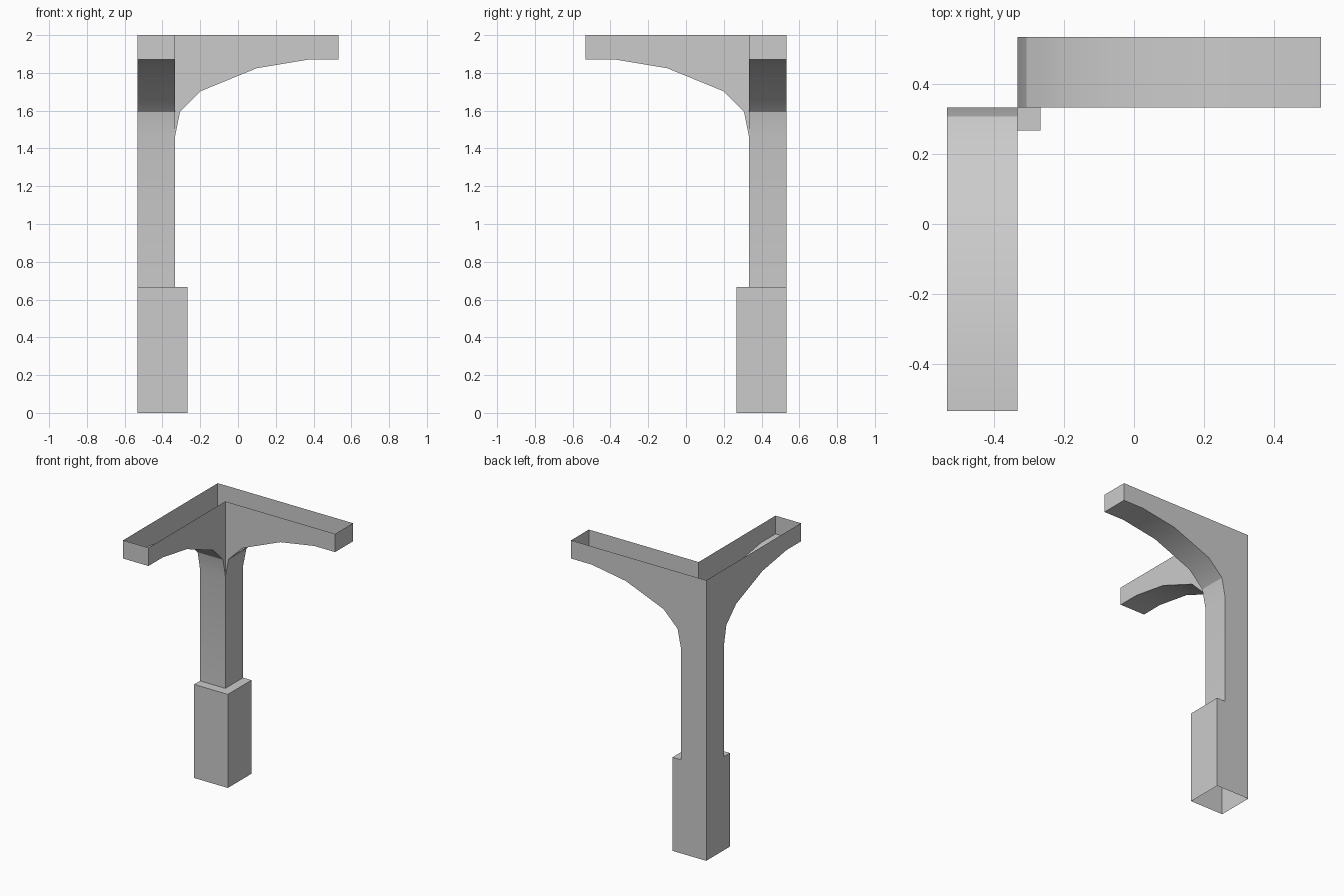
import bpy, bmesh, math
from mathutils import Vector

cube = bpy.data.objects.get("Cube")
if cube:
    bpy.data.objects.remove(cube, do_unlink=True)

E = 0.533      # outer edge of the whole corner piece
P = 0.333      # inner face of the post
B = 0.267      # inner face of the base
BASE_Z, TOP_Z = 0.667, 2.0
ARC = [(-P, 1.464), (-0.307, 1.594), (-0.196, 1.704),
       (0.1, 1.825), (0.37, 1.87), (E, 1.87)]

grey = bpy.data.materials.new("plain_grey")
grey.use_nodes = True
colour = (0.6, 0.6, 0.6, 1)
grey.diffuse_color = colour
grey.node_tree.nodes["Principled BSDF"].inputs["Base Color"].default_value = colour


def swap(v):
    """Reflect across the diagonal that the two arms share."""
    return Vector((-v[1], -v[0], v[2]))


def build(name, faces):
    """Make an object from (points, outward direction) pairs and their diagonal reflection."""
    bm = bmesh.new()
    for flip in (False, True):
        for points, outward in faces:
            change = swap if flip else Vector
            face = bm.faces.new([bm.verts.new(change(p)) for p in points])
            face.normal_update()
            if face.normal.dot(change(outward)) < 0:
                face.normal_flip()
    bmesh.ops.remove_doubles(bm, verts=bm.verts, dist=0.0005)
    mesh = bpy.data.meshes.new(name)
    bm.to_mesh(mesh)
    bm.free()
    mesh.materials.append(grey)
    obj = bpy.data.objects.new(name, mesh)
    bpy.context.collection.objects.link(obj)
    bpy.ops.object.select_all(action='DESELECT')
    obj.select_set(True)
    bpy.context.view_layer.objects.active = obj
    bpy.ops.object.shade_smooth_by_angle(angle=math.radians(30))
    return obj


def wall(outline, y):
    return [(x, y, z) for x, z in outline]


# Base: hollow box, open below, with a ledge around the two inner sides of the post
build("base", [
    (wall([(-E, 0), (-B, 0), (-B, BASE_Z), (-P, BASE_Z), (-E, BASE_Z)], E), (0, 1, 0)),
    ([(-B, B, 0), (-B, E, 0), (-B, E, BASE_Z), (-B, B, BASE_Z)], (1, 0, 0)),
    ([(-P, P, BASE_Z), (-B, B, BASE_Z), (-B, E, BASE_Z), (-P, E, BASE_Z)], (0, 0, 1)),
])

# Post and arms: hollow channels, open on top, with curved brackets underneath
outer = [(-E, BASE_Z), (-P, BASE_Z)] + ARC + [(E, TOP_Z), (-E, TOP_Z)]
inner = ARC + [(E, TOP_Z), (-P, TOP_Z)]
strip = [(-P, BASE_Z)] + ARC + [(E, TOP_Z)]
faces = [(wall(outer, E), (0, 1, 0)), (wall(inner, P), (0, -1, 0))]
for (x0, z0), (x1, z1) in zip(strip, strip[1:]):
    faces.append(([(x0, P, z0), (x0, E, z0), (x1, E, z1), (x1, P, z1)],
                  (z1 - z0, 0, x0 - x1)))
build("post_and_arms", faces)
